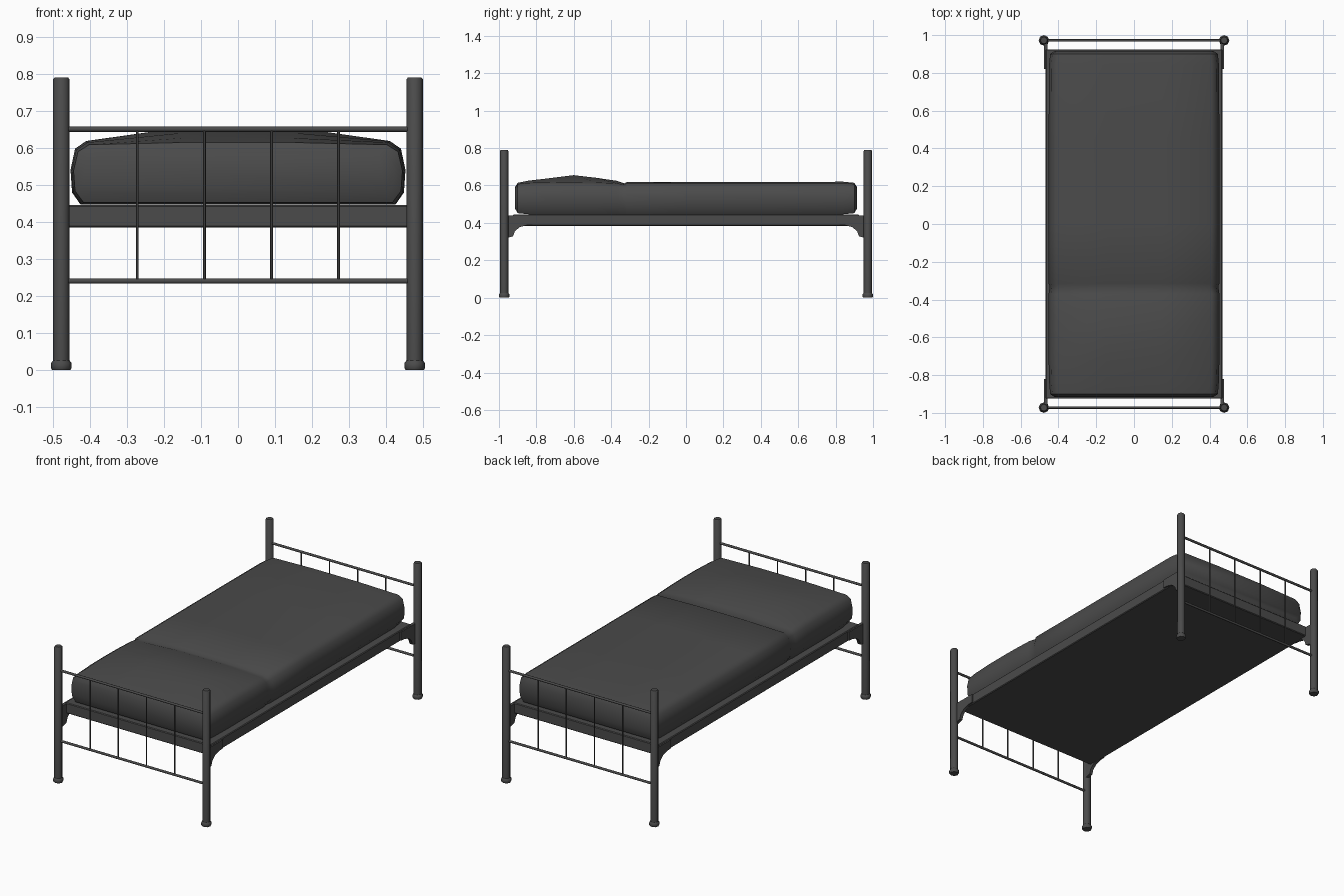
import bpy, bmesh, math
from mathutils import Vector

if "Cube" in bpy.data.objects:
    bpy.data.objects.remove(bpy.data.objects["Cube"])

dark = bpy.data.materials.new("dark_grey")
dark.diffuse_color = (0.07, 0.07, 0.07, 1)
dark.use_nodes = True
dark.node_tree.nodes["Principled BSDF"].inputs["Base Color"].default_value = dark.diffuse_color


def finish(name, bm, angle=40):
    bmesh.ops.recalc_face_normals(bm, faces=bm.faces)
    me = bpy.data.meshes.new(name)
    bm.to_mesh(me)
    bm.free()
    me.shade_smooth()
    me.set_sharp_from_angle(angle=math.radians(angle))
    me.materials.append(dark)
    ob = bpy.data.objects.new(name, me)
    bpy.context.collection.objects.link(ob)
    return ob


def loft(name, rings, angle=40):
    """Skin a list of closed rings and cap both ends."""
    bm = bmesh.new()
    vs = [[bm.verts.new(p) for p in r] for r in rings]
    n = len(vs[0])
    for a, b in zip(vs, vs[1:]):
        for i in range(n):
            bm.faces.new((a[i], a[(i + 1) % n], b[(i + 1) % n], b[i]))
    bm.faces.new(vs[0])
    bm.faces.new(vs[-1])
    return finish(name, bm, angle)


def turned(name, x, y, profile, sides=8):
    rings = [[(x + r * math.cos(2 * math.pi * i / sides),
               y + r * math.sin(2 * math.pi * i / sides), z)
              for i in range(sides)] for r, z in profile]
    return loft(name, rings, 50)


def cross_bar(name, y, z, r, half):
    rings = [[(x, y + r * math.cos(math.pi * i / 4), z + r * math.sin(math.pi * i / 4))
              for i in range(8)] for x in (-half, half)]
    return loft(name, rings, 50)


def box(name, size, z0, z1, bevel):
    bm = bmesh.new()
    bmesh.ops.create_cube(bm, size=1)
    bmesh.ops.scale(bm, vec=(size[0], size[1], z1 - z0), verts=bm.verts)
    bmesh.ops.translate(bm, vec=(0, 0, (z0 + z1) / 2), verts=bm.verts)
    bmesh.ops.bevel(bm, geom=bm.edges[:], offset=bevel, segments=1, affect='EDGES')
    return finish(name, bm, 30)


PX, PY = 0.477, 0.972

# Head and foot ends: posts with collars, two rails, four spindles
for sy, end in ((-1, "head"), (1, "foot")):
    for sx, side in ((-1, "left"), (1, "right")):
        turned(f"{end}_post_{side}", sx * PX, sy * PY,
               [(0.022, 0.01), (0.022, 0.785), (0.018, 0.79)])
        turned(f"{end}_post_{side}_foot", sx * PX, sy * PY,
               [(0.025, 0), (0.028, 0.006), (0.028, 0.018), (0.022, 0.026)])
        # Curved bracket joining the side of the base to the post
        prof = [(0.962, 0.44), (0.962, 0.318), (0.925, 0.328), (0.915, 0.355),
                (0.89, 0.377), (0.85, 0.388), (0.82, 0.39), (0.82, 0.44)]
        loft(f"{end}_bracket_{side}",
             [[(sx * x, sy * y, z) for y, z in prof] for x in (0.458, 0.476)], 30)
    cross_bar(f"{end}_top_rail", sy * PY, 0.65, 0.007, PX)
    cross_bar(f"{end}_bottom_rail", sy * PY, 0.24, 0.007, PX)
    for i in range(4):
        turned(f"{end}_spindle_{i + 1}", -0.272 + i * 0.1813, sy * PY,
               [(0.004, 0.24), (0.004, 0.65)], 6)

# Bed base
box("bed_base", (0.936, 1.85), 0.384, 0.445, 0.004)

# Mattress with covered pillow: y, inset, bottom, edge height, centre height
stations = [
    (-0.915, 0.030, 0.478, 0.585, 0.590),
    (-0.900, 0.008, 0.452, 0.608, 0.614),
    (-0.840, 0.003, 0.446, 0.614, 0.626),
    (-0.720, 0.000, 0.446, 0.617, 0.640),
    (-0.600, 0.000, 0.446, 0.618, 0.655),
    (-0.480, 0.000, 0.446, 0.616, 0.641),
    (-0.370, 0.000, 0.446, 0.611, 0.625),
    (-0.330, 0.006, 0.446, 0.605, 0.611),
    (-0.315, 0.000, 0.446, 0.613, 0.619),
    (0.000, 0.000, 0.446, 0.613, 0.618),
    (0.450, 0.000, 0.446, 0.613, 0.619),
    (0.840, 0.002, 0.446, 0.614, 0.620),
    (0.900, 0.008, 0.452, 0.608, 0.614),
    (0.915, 0.030, 0.478, 0.585, 0.590)]
rings = []
for y, d, lo, edge, top in stations:
    h = edge - lo
    half = [(0.15, top), (0.41 - d, edge), (0.440 - d, edge - 0.12 * h),
            (0.452 - d, lo + 0.55 * h), (0.448 - d, lo + 0.2 * h), (0.425 - d, lo)]
    rings.append([(x, y, z) for x, z in half] + [(-x, y, z) for x, z in reversed(half)])
loft("mattress", rings, 45)
